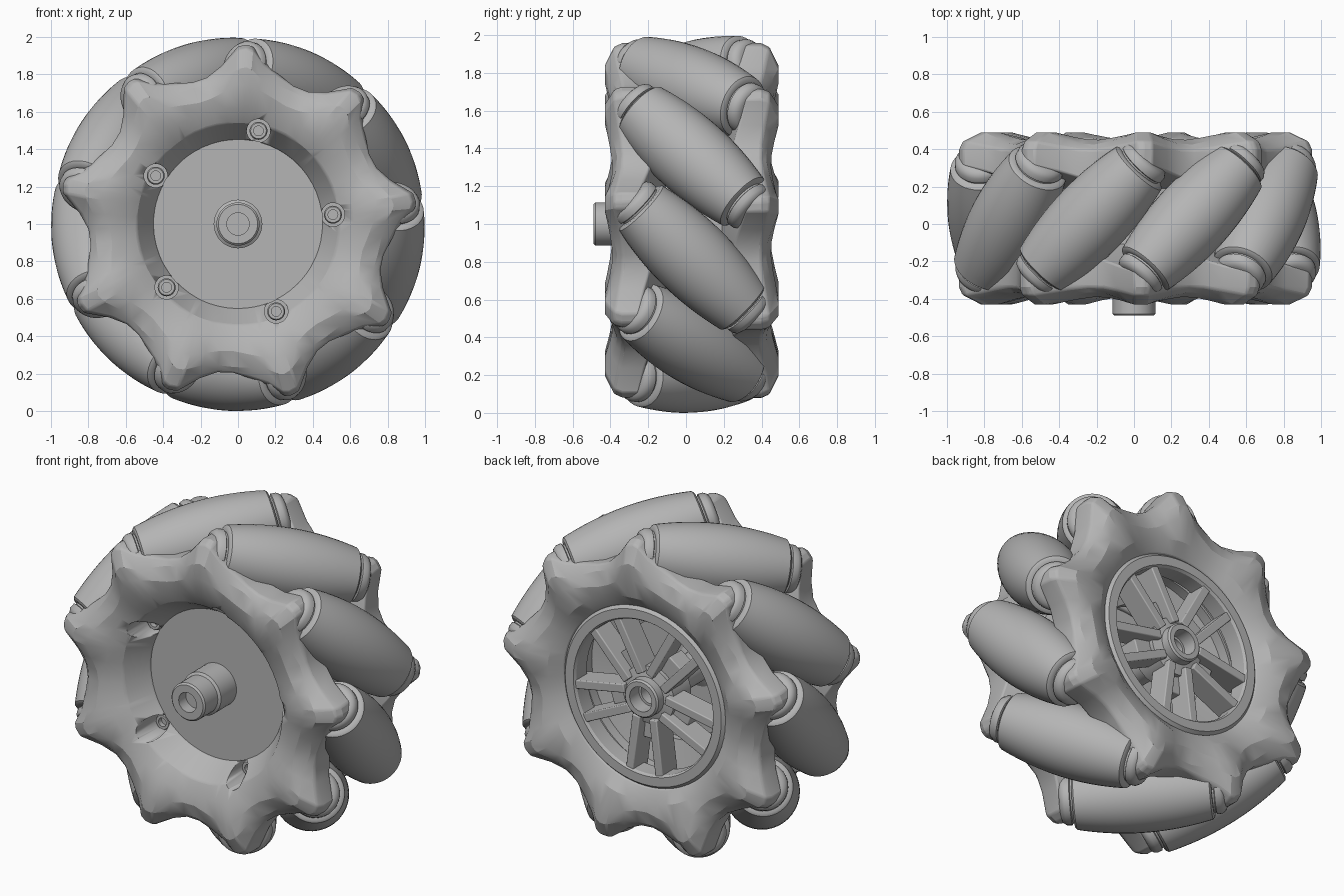
import bpy, bmesh, math
from mathutils import Matrix, Vector

cube = bpy.data.objects.get("Cube")
if cube:
    bpy.data.objects.remove(cube)

grey = bpy.data.materials.new("mid_grey")
grey.use_nodes = True
grey.diffuse_color = (0.46, 0.46, 0.46, 1)
grey.node_tree.nodes["Principled BSDF"].inputs["Base Color"].default_value = (0.46, 0.46, 0.46, 1)

TEETH = 9
STEP = 360 / TEETH
PEAK = 87          # angle of one rim tooth
MID_Y = 0.03       # middle plane of the rollers


def finish(name, bm, angle=30, bevel=0):
    bmesh.ops.remove_doubles(bm, verts=bm.verts, dist=1e-5)
    bmesh.ops.recalc_face_normals(bm, faces=bm.faces)
    mesh = bpy.data.meshes.new(name)
    bm.to_mesh(mesh)
    bm.free()
    mesh.materials.append(grey)
    ob = bpy.data.objects.new(name, mesh)
    bpy.context.collection.objects.link(ob)
    bpy.ops.object.select_all(action='DESELECT')
    ob.select_set(True)
    bpy.context.view_layer.objects.active = ob
    bpy.ops.object.shade_smooth_by_angle(angle=math.radians(angle))
    if bevel:
        mod = ob.modifiers.new("soft_edges", 'BEVEL')
        mod.width, mod.segments = bevel, 3
        mod.limit_method, mod.angle_limit = 'ANGLE', math.radians(28)
    return ob


def loft(bm, loops, closed):
    """Join vertex rows around a full turn; rows are profiles."""
    rows = [[bm.verts.new(p) for p in loop] for loop in loops]
    count = len(rows[0])
    for i, row in enumerate(rows):
        nxt = rows[(i + 1) % len(rows)]
        for j in range(count if closed else count - 1):
            k = (j + 1) % count
            bm.faces.new((row[j], nxt[j], nxt[k], row[k]))


def polar(angle, r, y):
    a = math.radians(angle)
    return Vector((r * math.cos(a), y, 1 + r * math.sin(a)))


def turned(name, profile, closed=False, steps=72, place=None, angle=30):
    """Turn (radius, y) points about the wheel axis, or about y then placed."""
    bm = bmesh.new()
    loft(bm, [[polar(360 * i / steps, r, y) for r, y in profile]
              for i in range(steps)], closed)
    if place:
        bm.transform(place @ Matrix.Translation((0, 0, -1)))
    return finish(name, bm, angle)


# Toothed rims: (degrees past the peak, tip radius, front y, rear y)
tooth = [(0, 0.96, -0.43, -0.27), (3, 0.95, -0.43, -0.25), (9, 0.85, -0.395, -0.22),
         (15, 0.80, -0.37, -0.19), (21, 0.795, -0.365, -0.22), (28, 0.83, -0.385, -0.30),
         (34, 0.88, -0.41, -0.32), (38, 0.95, -0.43, -0.29)]


def rim(name, inner, tail, flip):
    loops = []
    for n in range(TEETH):
        for off, r, front, rear in tooth:
            a = PEAK + n * STEP + off
            lift = -front - 0.365          # 0 in a valley, highest on a ridge
            prof = inner + [(0.62, -0.38 - 0.3 * lift), (0.68 + lift, -0.39 - 0.6 * lift),
                            (r - 0.03 - 1.4 * lift, front), (r - 0.3 * lift, front + 0.03 + 0.3 * lift),
                            (r, front + 0.04 + 0.8 * lift), (r, rear), (0.67, -0.15)] + tail
            # The rear rim is the front one turned half a turn about a roller
            loops.append([polar(2 * PEAK + STEP - a, q, 2 * MID_Y - y) if flip
                          else polar(a, q, y) for q, y in prof])
    bm = bmesh.new()
    loft(bm, loops, True)
    return finish(name, bm, 22, 0.012)


front_rim = rim("front_rim", [(0.45, -0.2), (0.54, -0.345)], [(0.53, -0.08), (0.45, -0.1)], False)
rear_rim = rim("rear_rim", [(0.545, -0.12), (0.545, -0.34)], [], True)

# Drum between the rims and the closing disc
turned("drum", [(0.53, -0.14), (0.585, -0.14), (0.585, 0.22), (0.53, 0.22)], True)
turned("hub_disc", [(0, -0.2), (0.455, -0.2), (0.455, -0.12), (0, -0.12)])

# Stepped shaft with a bore
turned("shaft", [(0.06, 0.35), (0.06, -0.49), (0.105, -0.49), (0.115, -0.48), (0.115, -0.36),
                 (0.13, -0.35), (0.13, -0.12), (0.09, -0.1), (0.09, 0.35)], True, 40)
turned("shaft_plug", [(0, -0.42), (0.062, -0.42)], steps=40)

# Screws sunk in pockets
for i in range(5):
    place = Matrix.Translation(polar(5.6 + 72 * i, 0.51, 0))
    pocket = turned("screw_pocket_cutter", [(0, -0.6), (0.063, -0.6), (0.063, -0.14), (0, -0.14)],
                    steps=28, place=place)
    pocket.hide_render = True
    pocket.hide_viewport = True
    pocket.display_type = 'WIRE'
    cut = front_rim.modifiers.new("screw_pocket", 'BOOLEAN')
    cut.object, cut.operation, cut.solver = pocket, 'DIFFERENCE', 'EXACT'
    turned("screw", [(0, -0.16), (0.026, -0.16), (0.026, -0.19), (0.042, -0.19),
                     (0.048, -0.18), (0.048, -0.12)], steps=24, place=place)

# Barrel rollers set at 45 degrees, each with a plain collar at both ends
AXIS_R, HALF = 0.79, 0.38
barrel = []
for i in range(17):
    s = HALF * (i / 8 - 1)
    barrel.append((1 - math.sqrt(AXIS_R ** 2 + s * s / 2), s))
collar = [(0, 0.465), (0.1, 0.465), (0.122, 0.455), (0.136, 0.435), (0.138, 0.405),
          (0.128, 0.4), (0.128, 0.39), (0.152, 0.39)]
roller_profile = [(r, -s) for r, s in collar] + barrel + collar[::-1]
for n in range(TEETH):
    a = PEAK - STEP / 2 + n * STEP
    radial = polar(a, 1, 0) - Vector((0, 0, 1))
    along = (Vector((0, 1, 0)) + Vector((radial.z, 0, -radial.x))).normalized()
    side = along.cross(radial)
    rot = Matrix((side, along, radial)).transposed().to_4x4()
    turned("roller", roller_profile, steps=40, angle=40,
           place=Matrix.Translation(polar(a, AXIS_R, MID_Y)) @ rot)

# Rear spoked insert: outer ring, inner ledge, hub and five paired spokes
turned("rear_ring", [(0.465, 0.3), (0.465, 0.4), (0.475, 0.415), (0.53, 0.415),
                     (0.548, 0.395), (0.548, 0.3)], True)
turned("rear_ledge", [(0.36, 0.08), (0.36, 0.12), (0.54, 0.16), (0.54, 0.08)], True)
turned("rear_hub", [(0.075, 0.15), (0.075, 0.44), (0.105, 0.44), (0.115, 0.43),
                    (0.115, 0.38), (0.175, 0.365), (0.175, 0.2)], True, 40)


def bar(bm, start, end, half, low, high):
    run = (end - start).normalized()
    across = Vector((-run.z, 0, run.x)) * half
    ends = [start - across, start + across, end + across, end - across]
    bottom = [bm.verts.new((p.x, low, p.z)) for p in ends]
    top = [bm.verts.new((p.x, high, p.z)) for p in ends]
    bm.faces.new(bottom)
    bm.faces.new(top)
    for i in range(4):
        j = (i + 1) % 4
        bm.faces.new((bottom[i], bottom[j], top[j], top[i]))


for i in range(5):
    a = 270 + 72 * i
    bm = bmesh.new()
    bar(bm, polar(a, 0.1, 0), polar(a, 0.28, 0), 0.05, 0.22, 0.34)
    for sign in (-1, 1):
        bar(bm, polar(a + sign * 24, 0.14, 0), polar(a + sign * 12, 0.49, 0), 0.026, 0.26, 0.405)
    finish("paired_spoke", bm, 30, 0.006)
